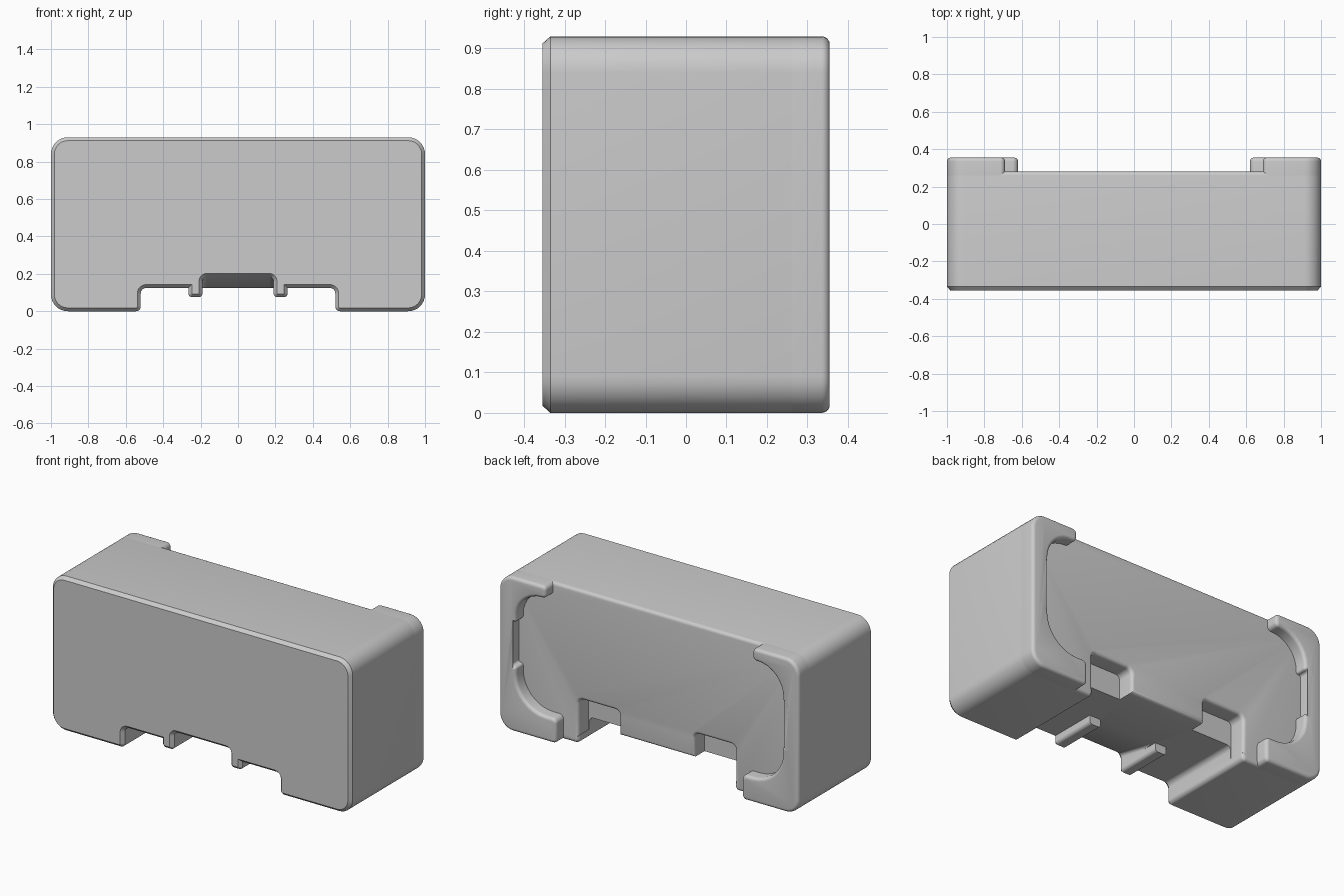
import bpy, bmesh, math
from mathutils import Vector

if "Cube" in bpy.data.objects:
    bpy.data.objects.remove(bpy.data.objects["Cube"])

FRONT, BACK, PANEL = -0.355, 0.355, 0.28
EDGE = 0.02
TOP = 0.93
CEILING = 0.125

grey = bpy.data.materials.new("plain_grey")
grey.use_nodes = True
grey.diffuse_color = (0.6, 0.6, 0.6, 1)
grey.node_tree.nodes["Principled BSDF"].inputs["Base Color"].default_value = grey.diffuse_color


def rounded(corners, steps=8):
    """Round each (x, z, radius) corner of a counterclockwise outline."""
    out = []
    for i, (x, z, r) in enumerate(corners):
        p = Vector((x, z))
        a = (Vector(corners[i - 1][:2]) - p).normalized()
        b = (Vector(corners[(i + 1) % len(corners)][:2]) - p).normalized()
        if r == 0:
            out.append(p)
            continue
        half = a.angle(b) / 2
        centre = p + (a + b).normalized() * r / math.sin(half)
        start = p + a * r / math.tan(half) - centre
        end = p + b * r / math.tan(half) - centre
        sweep = start.angle_signed(end)
        for s in range(steps + 1):
            t = -sweep * s / steps
            c, n = math.cos(t), math.sin(t)
            out.append(centre + Vector((start.x * c - start.y * n, start.x * n + start.y * c)))
    return out


def inset(points, d):
    """Move an outline inward by d (outward when negative)."""
    out = []
    for i, p in enumerate(points):
        a = (p - points[i - 1]).normalized()
        b = (points[(i + 1) % len(points)] - p).normalized()
        na, nb = Vector((-a.y, a.x)), Vector((-b.y, b.x))
        out.append(p + (na + nb) * d / (1 + na.dot(nb)))
    return out


def loft(name, corners, sections):
    """Skin the outline through (y, inset) sections."""
    outline = rounded(corners)
    bm = bmesh.new()
    rings = [[bm.verts.new((p.x, y, p.y)) for p in inset(outline, d)] for y, d in sections]
    n = len(outline)
    for r0, r1 in zip(rings, rings[1:]):
        for i in range(n):
            j = (i + 1) % n
            bm.faces.new((r0[i], r0[j], r1[j], r1[i]))
    bm.faces.new(rings[0])
    bm.faces.new(rings[-1][::-1])
    bmesh.ops.recalc_face_normals(bm, faces=bm.faces)
    mesh = bpy.data.meshes.new(name)
    bm.to_mesh(mesh)
    bm.free()
    obj = bpy.data.objects.new(name, mesh)
    bpy.context.collection.objects.link(obj)
    mesh.materials.append(grey)
    return obj


def mirrored(corners, side):
    return corners if side > 0 else [(-x, z, r) for x, z, r in reversed(corners)]


def fillet(y, sign=1, steps=5):
    """Sections of a quarter-round edge ending at y."""
    angles = [math.pi / 2 * s / steps for s in range(steps + 1)]
    return [(y - EDGE + EDGE * math.sin(a), sign * EDGE * (1 - math.cos(a))) for a in angles]


def cut(target, cutter):
    mod = target.modifiers.new(cutter.name, "BOOLEAN")
    mod.operation, mod.solver, mod.object = "DIFFERENCE", "EXACT", cutter
    cutter.hide_render = True
    bpy.context.view_layer.objects.active = target
    bpy.ops.object.modifier_apply(modifier=mod.name)
    bpy.data.objects.remove(cutter)


def smooth(obj):
    bpy.ops.object.select_all(action="DESELECT")
    obj.select_set(True)
    bpy.context.view_layer.objects.active = obj
    bpy.ops.object.shade_smooth_by_angle(angle=math.radians(32))


chamfer = [(FRONT, 0.018), (FRONT + EDGE, 0)]

# Main block with a channel along its underside
half = [(0.52, CEILING, 0.03), (0.52, 0, 0.025), (1, 0, 0.09), (1, TOP, 0.09)]
body = loft("body", half + mirrored(half, -1), chamfer + fillet(PANEL))

# Sloped pocket in the middle of the front lower edge
low, high, pocket_end = 0.05, 0.185, -0.05
pocket = loft("pocket_cutter",
              [(-0.19, low, 0), (0.19, low, 0), (0.19, high, 0.025), (-0.19, high, 0.025)],
              [(FRONT - 0.01, -0.027), (FRONT + EDGE, 0), (pocket_end, 0)])
for v in pocket.data.vertices:
    if v.co.y > pocket_end - 0.001:
        v.co.z = low + (v.co.z - low) * (CEILING - 0.003 - low) / (high - low)
cut(body, pocket)

# Two shallow notches in the lower edge of the rear panel
notch = [(0.25, low, 0), (0.523, low, 0), (0.523, 0.27, 0.03), (0.25, 0.27, 0.03)]
for side in (1, -1):
    cut(body, loft("notch_cutter", mirrored(notch, side),
                   [(0.18, 0)] + fillet(PANEL, -1) + [(PANEL + 0.02, -EDGE)]))
smooth(body)

# Small tabs hanging beside the pocket
tab = [(0.19, 0.075, 0.02), (0.265, 0.075, 0.02), (0.265, 0.165, 0), (0.19, 0.165, 0)]
# Raised corner brackets around the rear panel
bracket = [(0.62, 0, 0.025), (1, 0, 0.09), (1, TOP, 0.09), (0.69, TOP, 0.025),
           (0.69, 0.855, 0.025), (0.89, 0.855, 0.17), (0.89, 0.66, 0.014),
           (0.92, 0.66, 0.014), (0.92, 0.39, 0.014), (0.89, 0.39, 0.014),
           (0.89, 0.15, 0.2), (0.62, 0.15, 0.03)]
for side, word in ((1, "left"), (-1, "right")):
    smooth(loft(word + "_front_tab", mirrored(tab, side), chamfer + [(pocket_end, 0)]))
    smooth(loft(word + "_rear_bracket", mirrored(bracket, side),
                [(PANEL - EDGE, 0)] + fillet(BACK)))
